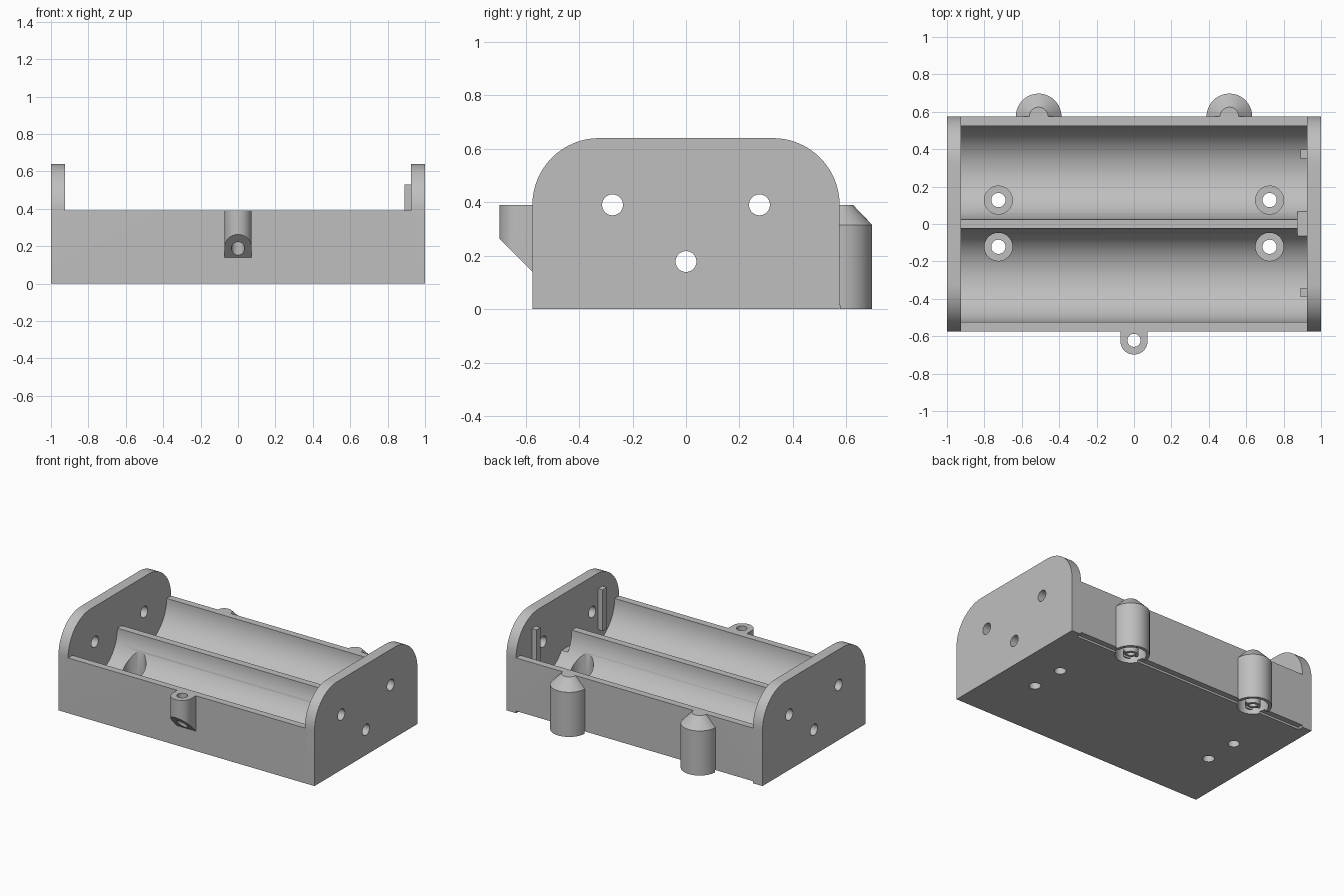
import bpy, bmesh, math
from mathutils import Matrix

cube = bpy.data.objects.get("Cube")
if cube:
    bpy.data.objects.remove(cube, do_unlink=True)

# Single plastic colour
grey = bpy.data.materials.new("grey_plastic")
grey.use_nodes = True
GREY = (0.52, 0.52, 0.52, 1)
grey.diffuse_color = GREY
grey.node_tree.nodes["Principled BSDF"].inputs["Base Color"].default_value = GREY


def make(name, bm):
    bmesh.ops.recalc_face_normals(bm, faces=bm.faces)
    mesh = bpy.data.meshes.new(name)
    bm.to_mesh(mesh)
    bm.free()
    mesh.materials.append(grey)
    ob = bpy.data.objects.new(name, mesh)
    bpy.context.collection.objects.link(ob)
    return ob


def box(name, x0, x1, y0, y1, z0, z1):
    return prism(name, [(y0, z0), (y1, z0), (y1, z1), (y0, z1)], x0, x1)


def prism(name, outline, x0, x1):
    """Extrude a (y, z) outline along x."""
    bm = bmesh.new()
    face = bm.faces.new([bm.verts.new((x0, y, z)) for y, z in outline])
    moved = bmesh.ops.extrude_face_region(bm, geom=[face])["geom"]
    verts = [v for v in moved if isinstance(v, bmesh.types.BMVert)]
    bmesh.ops.translate(bm, verts=verts, vec=(x1 - x0, 0, 0))
    return make(name, bm)


def lathe(name, profile, x, y, sides=64):
    """Turn a closed (radius, z) profile about a vertical axis."""
    bm = bmesh.new()
    verts = [bm.verts.new((r, 0, z)) for r, z in profile]
    edges = [bm.edges.new((a, b)) for a, b in zip(verts, verts[1:] + verts[:1])]
    bmesh.ops.spin(bm, geom=verts + edges, cent=(0, 0, 0), axis=(0, 0, 1),
                   angle=math.tau, steps=sides, use_duplicate=False)
    bmesh.ops.remove_doubles(bm, verts=bm.verts, dist=1e-5)
    bmesh.ops.translate(bm, verts=bm.verts, vec=(x, y, 0))
    return make(name, bm)


def rod(name, radius, start, length, along_x=False, sides=48):
    bm = bmesh.new()
    bmesh.ops.create_cone(bm, cap_ends=True, segments=sides, radius1=radius,
                          radius2=radius, depth=length)
    bmesh.ops.translate(bm, verts=bm.verts, vec=(0, 0, length / 2))
    if along_x:
        bmesh.ops.rotate(bm, verts=bm.verts, matrix=Matrix.Rotation(math.pi / 2, 3, 'Y'))
    bmesh.ops.translate(bm, verts=bm.verts, vec=start)
    return make(name, bm)


def combine(target, tool, operation):
    mod = target.modifiers.new("combine", 'BOOLEAN')
    mod.operation, mod.solver, mod.object = operation, 'EXACT', tool
    bpy.context.view_layer.objects.active = target
    bpy.ops.object.modifier_apply(modifier=mod.name)
    bpy.data.objects.remove(tool, do_unlink=True)


def add(target, tool):
    combine(target, tool, 'UNION')


def cut(target, tool):
    combine(target, tool, 'DIFFERENCE')


W, RIM, TOP, R = 0.575, 0.39, 0.64, 0.25   # half depth, rim, wall top, cell radius
INNER = 0.925                              # inside face of the end walls
CELL_Y = 0.275

# Base block
body = box("battery_tray", -0.96, 0.96, -W, W, 0, RIM)

# Rear posts with tapered tops
for x in (-0.51, 0.51):
    add(body, lathe("rear_post", [(0, 0), (0.122, 0), (0.122, 0.315), (0.05, RIM), (0, RIM)], x, W))

# Cell troughs
for y in (-CELL_Y, CELL_Y):
    cut(body, rod("trough_cutter", R, (-INNER, y, RIM), 2 * INNER, True, 96))

# Rounded end walls
outline = [(-W, 0), (W, 0)]
for side, first in ((1, 0), (-1, 90)):
    for i in range(17):
        a = math.radians(first + 90 * i / 16)
        outline.append((side * (W - R) + R * math.cos(a), RIM + R * math.sin(a)))
for x0, x1 in ((-1, -INNER), (INNER, 1)):
    add(body, prism("end_wall", outline, x0, x1))

# Contact ribs on one end wall, and the notch in the divider
for y in (-0.365, 0.375):
    add(body, box("contact_rib", 0.89, 0.94, y - 0.024, y + 0.024, 0.24, 0.53))
cut(body, box("notch_cutter", 0.875, INNER, -0.065, 0.07, 0.25, 0.5))

# Terminal holes and the wire bore under the divider
for y, z in ((-CELL_Y, RIM), (CELL_Y, RIM), (0, 0.178)):
    cut(body, rod("bore_cutter", 0.039, (-1.1, y, z), 2.2, True))

# Counterbored screw holes in the floor
for x in (-0.725, 0.725):
    for y in (-0.122, 0.128):
        cut(body, lathe("screw_cutter", [(0, -0.1), (0.038, -0.1), (0.038, 0.1),
                                         (0.075, 0.1), (0.075, 0.32), (0, 0.32)], x, y, 48))

# Shallow rebate along the rear lower edge, ring sockets under the rear posts
cut(body, box("rebate_cutter", -INNER, INNER, W - 0.04, W + 0.002, -0.1, 0.015))
for x in (-0.51, 0.51):
    cut(body, lathe("socket_cutter", [(0.05, -0.1), (0.1, -0.1), (0.1, 0.12), (0.05, 0.12)], x, W))
    cut(body, rod("pin_cutter", 0.03, (x, W, -0.1), 0.2))

# Front eyelet with a sloped underside
eyelet = rod("front_eyelet", 0.073, (0, -0.625, 0.1), RIM - 0.1)
add(eyelet, box("eyelet_web", -0.073, 0.073, -0.625, -0.56, 0.1, RIM))
cut(eyelet, prism("slope_cutter", [(-0.5, 0.065), (-0.75, 0.315), (-0.75, 0), (-0.5, 0)], -0.2, 0.2))
cut(eyelet, rod("eyelet_bore", 0.035, (0, -0.622, 0), 0.6))
add(body, eyelet)

# Smooth curves, sharp edges
bpy.ops.object.select_all(action='DESELECT')
body.select_set(True)
bpy.context.view_layer.objects.active = body
bpy.ops.object.shade_smooth_by_angle(angle=math.radians(30))
